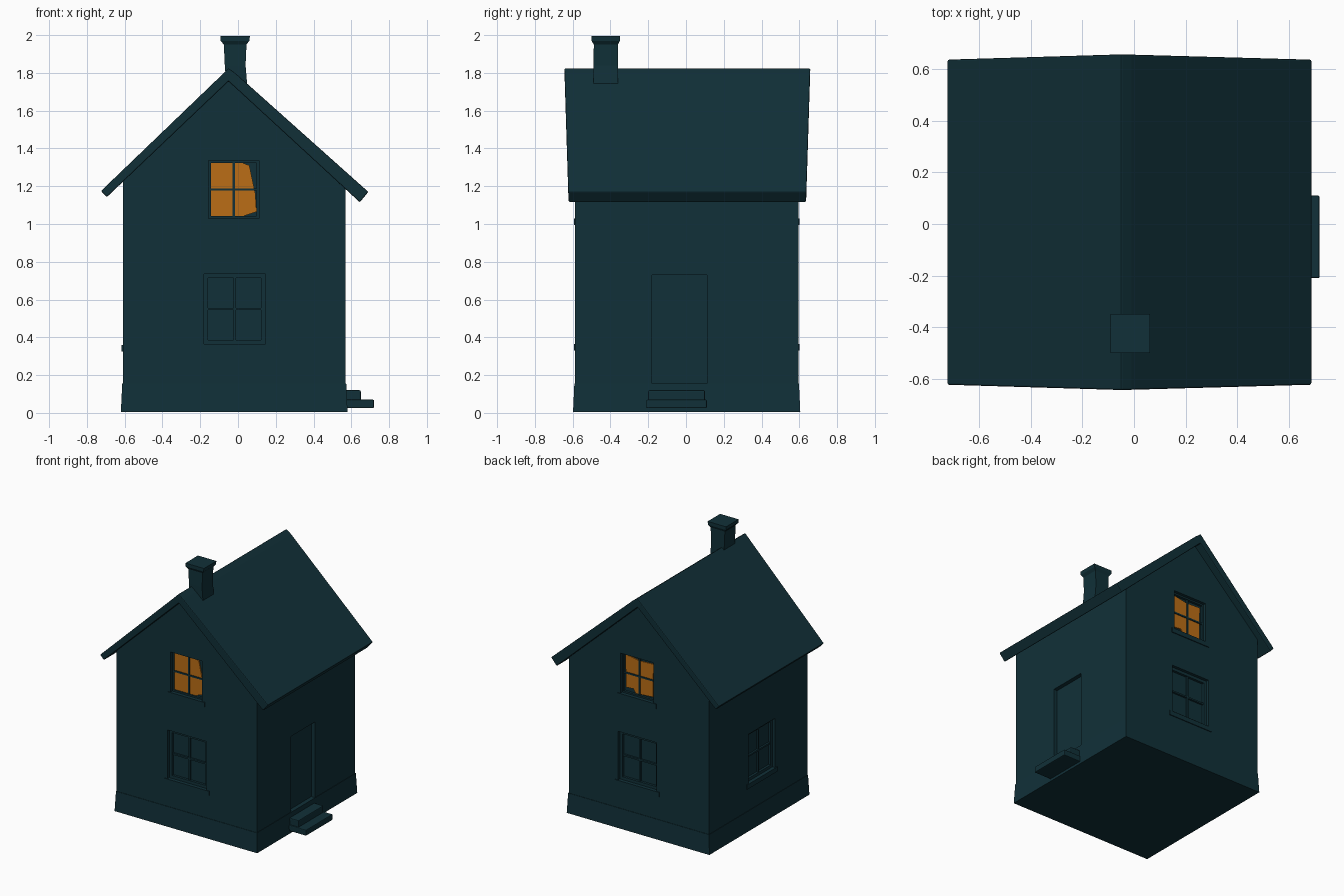
import bpy, bmesh, math
from mathutils import Vector

if "Cube" in bpy.data.objects:
    bpy.data.objects.remove(bpy.data.objects["Cube"])


def material(name, rgb):
    m = bpy.data.materials.new(name)
    m.diffuse_color = (*rgb, 1)
    m.use_nodes = True
    m.node_tree.nodes["Principled BSDF"].inputs["Base Color"].default_value = m.diffuse_color
    return m


TEAL = material("dark teal", (0.0055, 0.030, 0.040))
AMBER = material("lit amber", (0.50, 0.155, 0.008))


def make(name, bm, mat):
    bmesh.ops.recalc_face_normals(bm, faces=bm.faces)
    me = bpy.data.meshes.new(name)
    bm.to_mesh(me)
    bm.free()
    me.materials.append(mat)
    ob = bpy.data.objects.new(name, me)
    bpy.context.collection.objects.link(ob)
    return ob


def prism(name, a, b, mat=TEAL):
    """Solid between two matching outlines."""
    bm = bmesh.new()
    va = [bm.verts.new(p) for p in a]
    vb = [bm.verts.new(p) for p in b]
    bm.faces.new(va)
    bm.faces.new(vb[::-1])
    n = len(a)
    for i in range(n):
        bm.faces.new((va[i], vb[i], vb[(i + 1) % n], va[(i + 1) % n]))
    return make(name, bm, mat)


def box(name, lo, hi, mat=TEAL, bevel=0):
    (x0, y0, z0), (x1, y1, z1) = lo, hi
    ring = [(x0, y0), (x1, y0), (x1, y1), (x0, y1)]
    ob = prism(name, [(x, y, z0) for x, y in ring], [(x, y, z1) for x, y in ring], mat)
    if bevel:
        m = ob.modifiers.new("soft edge", "BEVEL")
        m.width, m.segments = bevel, 2
    return ob


# Wall planes: u runs along the wall, d is depth into the wall
FX, BX, FY, BY = -0.61, 0.57, -0.588, 0.595
WALL = {
    "front": lambda u, z, d: (u, FY + d, z),
    "back": lambda u, z, d: (u, BY - d, z),
    "left": lambda u, z, d: (FX + d, u, z),
    "right": lambda u, z, d: (BX - d, u, z),
}


def panel(name, side, outline, d0, d1, mat=TEAL):
    f = WALL[side]
    return prism(name, [f(u, z, d0) for u, z in outline],
                 [f(u, z, d1) for u, z in outline], mat)


def rect(u0, u1, z0, z1):
    return [(u0, z0), (u1, z0), (u1, z1), (u0, z1)]


# Walls with gables
gable = [(FX, 0.01), (BX, 0.01), (BX, 1.20), (-0.05, 1.78), (FX, 1.24)]
walls = prism("walls", [(x, FY, z) for x, z in gable], [(x, BY, z) for x, z in gable])

# Openings: side, name, u0, u1, z0, z1, depth
openings = [
    ("front", "lower_window", -0.18, 0.145, 0.365, 0.735, 0.04),
    ("front", "upper_window", -0.155, 0.11, 1.03, 1.335, 0.04),
    ("back", "lower_window", -0.17, 0.155, 0.365, 0.735, 0.04),
    ("back", "upper_window", -0.145, 0.135, 1.03, 1.335, 0.04),
    ("left", "window", -0.20, 0.12, 0.36, 0.735, 0.04),
    ("right", "door", -0.18, 0.11, 0.06, 0.73, 0.03),
]
for side, name, u0, u1, z0, z1, depth in openings:
    cutter = panel("cutter", side, rect(u0, u1, z0, z1), -0.1, depth)
    cutter.hide_render = True
    mod = walls.modifiers.new("opening", "BOOLEAN")
    mod.operation, mod.solver, mod.object = "DIFFERENCE", "EXACT", cutter
    bpy.context.view_layer.objects.active = walls
    bpy.ops.object.modifier_apply(modifier=mod.name)
    bpy.data.objects.remove(cutter)

    label = f"{side}_{name}"
    if name == "door":
        continue
    # Sash border, glazing bars and thin sill
    w = 0.012 if "upper" in name else 0.022
    um, zm = (u0 + u1) / 2, (z0 + z1) / 2
    for i, r in enumerate([rect(u0, u0 + w, z0, z1), rect(u1 - w, u1, z0, z1),
                           rect(u0, u1, z0, z0 + w), rect(u0, u1, z1 - w, z1)]):
        panel(f"{label}_sash_{i}", side, r, 0.022, 0.041)
    panel(f"{label}_bar_upright", side, rect(um - 0.006, um + 0.006, z0, z1), 0.026, 0.041)
    panel(f"{label}_bar_cross", side, rect(u0, u1, zm - 0.006, zm + 0.006), 0.026, 0.041)
    panel(f"{label}_sill", side, rect(u0 - 0.025, u1 + 0.025, z0 - 0.035, z0), -0.006, 0.02)

# Crooked lit glass in the two upper windows
panel("front_lit_glass", "front",
      [(-0.145, 1.035), (0.01, 1.035), (0.098, 1.065), (0.092, 1.16), (0.06, 1.31),
       (0.02, 1.325), (-0.145, 1.325)], 0.032, 0.04, AMBER)
panel("back_lit_glass", "back",
      [(-0.115, 1.055), (0.03, 1.045), (0.05, 1.075), (0.11, 1.07), (0.115, 1.32),
       (0.0, 1.30), (-0.12, 1.305)], 0.032, 0.04, AMBER)

# Door knob and threshold
box("door_threshold", (0.53, -0.18, 0.05), (0.575, 0.11, 0.10))

# Plinth: a slightly flared foot around the walls
foot = [(FX, FY), (BX, FY), (BX, BY), (FX, BY)]


def grow(o, z):
    return [(x + math.copysign(o, x), y + math.copysign(o, y), z) for x, y in foot]


prism("plinth", grow(0.010, 0.005), grow(0.003, 0.155))

# Door steps
box("upper_step", (0.55, -0.20, 0.05), (0.65, 0.10, 0.12), bevel=0.006)
box("lower_step", (0.55, -0.21, 0.025), (0.72, 0.11, 0.07), bevel=0.006)

# Roof: bent slab whose ends lean out towards the ridge
roof = [(-0.725, 1.175), (-0.09, 1.785), (-0.05, 1.825), (-0.01, 1.795), (0.69, 1.17),
        (0.645, 1.115), (-0.05, 1.755), (-0.695, 1.142)]


def lean(z):
    return 0.022 * (z - 1.12) / 0.7


roof_ob = prism("roof", [(x, -0.622 - lean(z), z) for x, z in roof],
                [(x, 0.636 + lean(z), z) for x, z in roof])
m = roof_ob.modifiers.new("soft edge", "BEVEL")
m.width, m.segments = 0.006, 2

# Chimney: pinched stack with a wider top
levels = [(1.72, -0.06, 0.05, -0.49, -0.36), (1.84, -0.07, 0.04, -0.49, -0.36),
          (1.95, -0.075, 0.045, -0.488, -0.36), (1.97, -0.092, 0.06, -0.50, -0.35),
          (1.995, -0.092, 0.063, -0.50, -0.35)]
bm = bmesh.new()
rings = [[bm.verts.new(p) for p in ((a, c, z), (b, c, z), (b, d, z), (a, d, z))]
         for z, a, b, c, d in levels]
for lo, hi in zip(rings, rings[1:]):
    for i in range(4):
        j = (i + 1) % 4
        bm.faces.new((lo[i], lo[j], hi[j], hi[i]))
bm.faces.new(rings[0])
bm.faces.new(rings[-1])
make("chimney", bm, TEAL)
